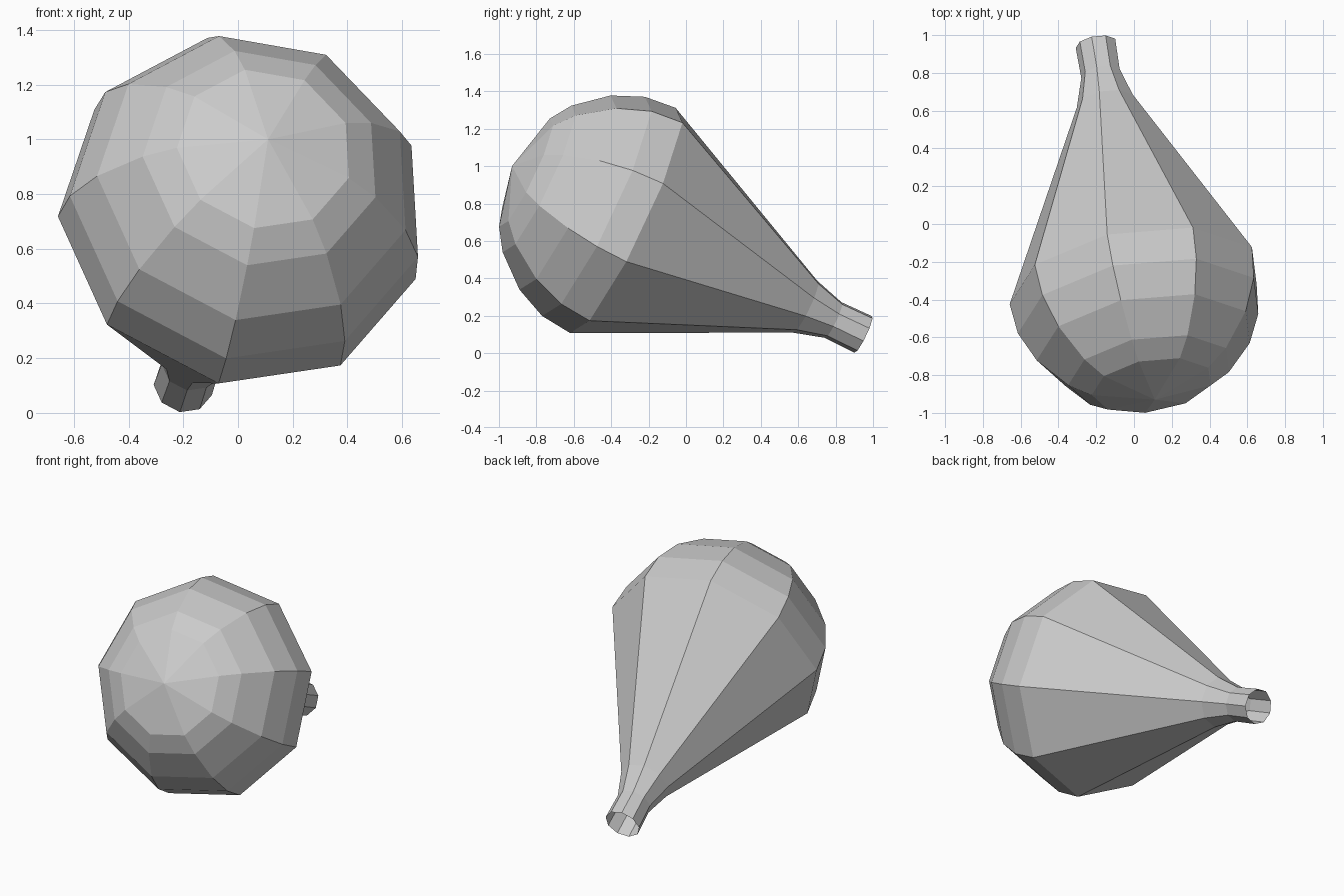
import bpy, bmesh, math
from mathutils import Vector

if "Cube" in bpy.data.objects:
    bpy.data.objects.remove(bpy.data.objects["Cube"])

SIDES = 9
apex = Vector((0.11, -0.93, 1.0))
axis = Vector((-0.147, 0.892, -0.427)).normalized()
u = Vector((-0.119, -0.447, -0.887))
u = (u - axis * u.dot(axis)).normalized()
v = axis.cross(u)

# (distance along axis, radius): round bulb, long cone, narrow open neck
profile = [(0.084, 0.325), (0.163, 0.44), (0.335, 0.583), (0.508, 0.658),
           (0.684, 0.676), (1.76, 0.156), (1.927, 0.107), (2.106, 0.11)]

bm = bmesh.new()
tip = bm.verts.new(apex)
rings = []
for t, r in profile:
    ring = []
    for i in range(SIDES):
        a = 2 * math.pi * i / SIDES
        ring.append(bm.verts.new(apex + axis * t + (u * math.cos(a) + v * math.sin(a)) * r))
    rings.append(ring)

# Fan at the rounded end, then quads down to the open neck
for i in range(SIDES):
    j = (i + 1) % SIDES
    bm.faces.new((tip, rings[0][i], rings[0][j]))
    for a, b in zip(rings, rings[1:]):
        bm.faces.new((a[i], b[i], b[j], a[j]))
bmesh.ops.recalc_face_normals(bm, faces=bm.faces)
if sum((f.normal.dot(f.calc_center_median() - Vector((0, -0.3, 0.7))) for f in bm.faces)) < 0:
    bmesh.ops.reverse_faces(bm, faces=bm.faces)

mesh = bpy.data.meshes.new("bulb")
bm.to_mesh(mesh)
bm.free()
bpy.context.collection.objects.link(bpy.data.objects.new("bulb", mesh))
